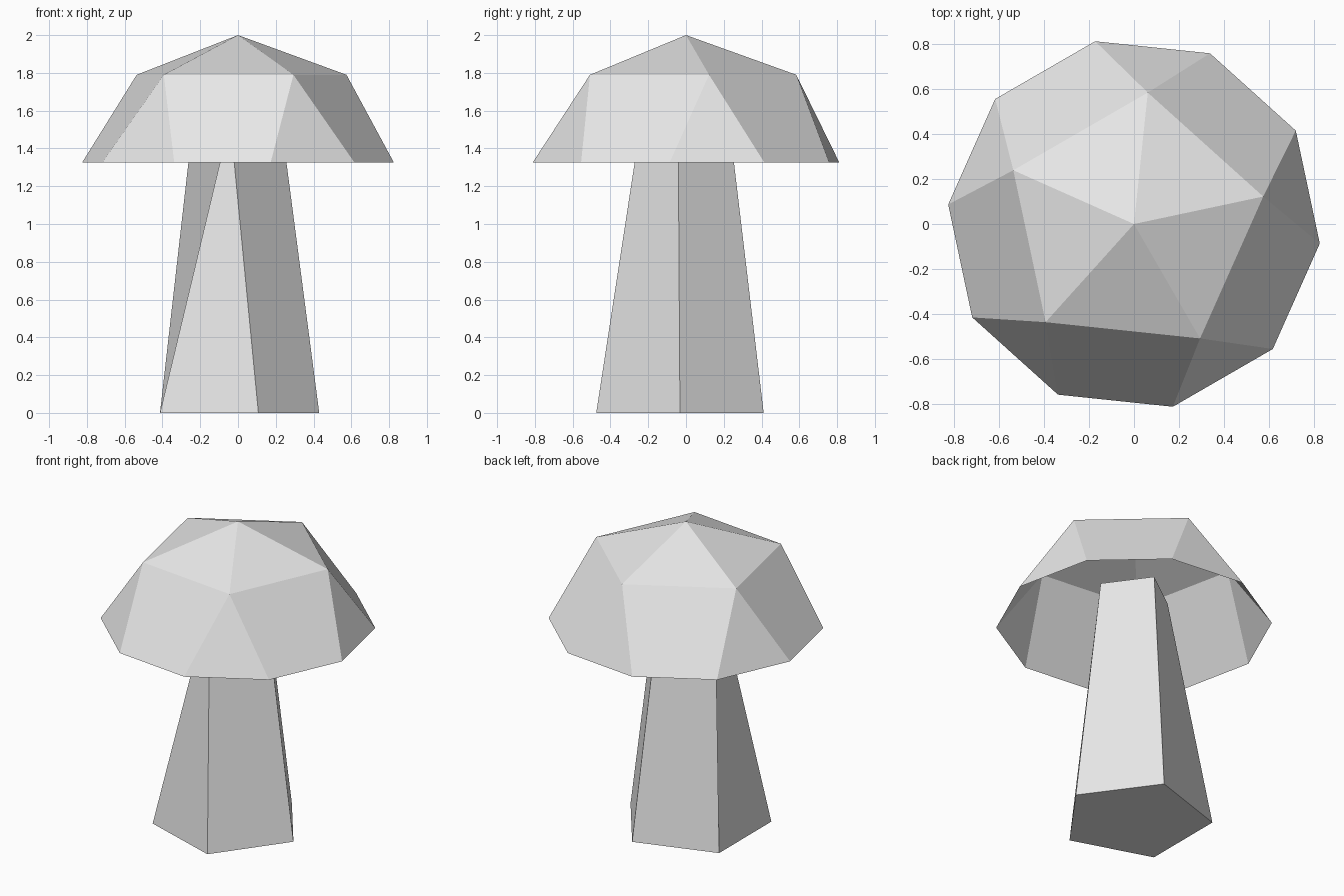
import bpy, bmesh
from math import radians, cos, sin

cube = bpy.data.objects.get("Cube")
if cube:
    bpy.data.objects.remove(cube, do_unlink=True)


def make_material(name, rgb):
    mat = bpy.data.materials.new(name)
    mat.use_nodes = True
    mat.diffuse_color = (*rgb, 1)
    mat.node_tree.nodes["Principled BSDF"].inputs["Base Color"].default_value = (*rgb, 1)
    return mat


def ring(bm, count, radius, z, start, centre=(0, 0)):
    """Regular ring of vertices, counter-clockwise from the start angle."""
    verts = []
    for i in range(count):
        a = radians(start + 360 * i / count)
        verts.append(bm.verts.new((centre[0] + radius * cos(a),
                                   centre[1] + radius * sin(a), z)))
    return verts


def finish(bm, name, mat):
    mesh = bpy.data.meshes.new(name)
    bm.to_mesh(mesh)
    bm.free()
    mesh.materials.append(mat)
    obj = bpy.data.objects.new(name, mesh)
    bpy.context.collection.objects.link(obj)
    return obj


grey = make_material("light grey", (0.8, 0.8, 0.8))

# Cap: open faceted dome, five sides at the shoulder and ten at the rim
bm = bmesh.new()
tip = bm.verts.new((0, 0, 2))
shoulder = ring(bm, 5, 0.587, 1.79, 12)
rim = ring(bm, 10, 0.83, 1.325, -6)
for i in range(5):
    here, after = shoulder[i], shoulder[(i + 1) % 5]
    left, right, far = rim[2 * i], rim[2 * i + 1], rim[(2 * i + 2) % 10]
    bm.faces.new((tip, here, after))
    bm.faces.new((here, left, right))
    bm.faces.new((here, right, far, after))
finish(bm, "cap", grey)

# Stem: five-sided foot tapering to a four-sided top
bm = bmesh.new()
foot = ring(bm, 5, 0.466, 0, 0, (-0.036, -0.032))
top = ring(bm, 4, 0.235, 1.55, -9, (-0.005, -0.005))
upper = [top[0], top[1], top[2], top[3], top[3]]   # two foot corners share one top corner
for i in range(5):
    j = (i + 1) % 5
    corners = [foot[i], foot[j], upper[j], upper[i]]
    bm.faces.new(list(dict.fromkeys(corners)))
bm.faces.new(foot[::-1])
bm.faces.new(top)
finish(bm, "stem", grey)
